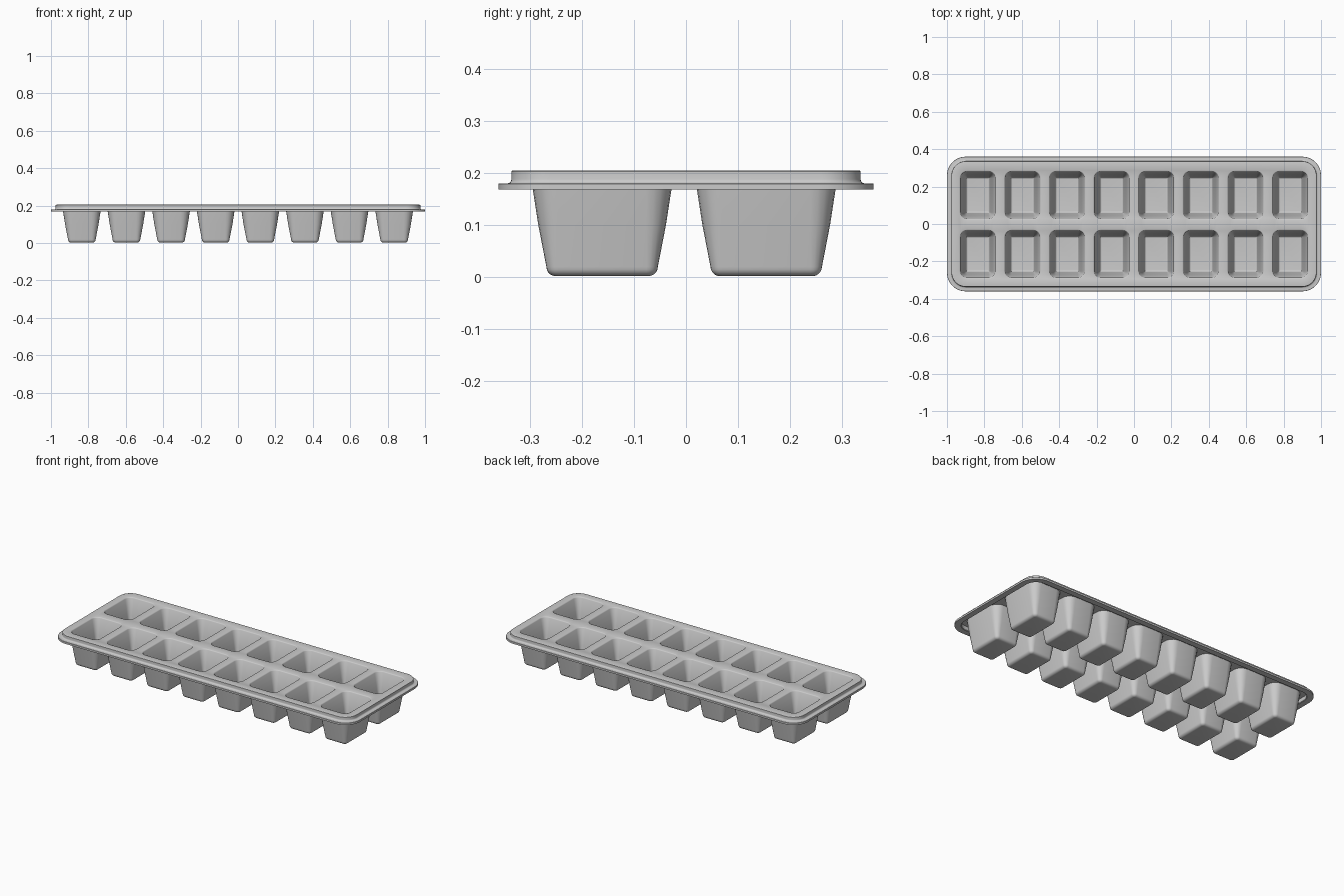
import bpy, bmesh, math

if "Cube" in bpy.data.objects:
    bpy.data.objects.remove(bpy.data.objects["Cube"])

bm = bmesh.new()


def ring(cx, cy, hx, hy, r, z, n):
    """Rounded rectangle loop of vertices."""
    vs = []
    for k, (sx, sy) in enumerate(((1, 1), (-1, 1), (-1, -1), (1, -1))):
        for i in range(n + 1):
            a = math.pi / 2 * (k + i / n)
            vs.append(bm.verts.new((cx + sx * (hx - r) + r * math.cos(a),
                                    cy + sy * (hy - r) + r * math.sin(a), z)))
    return vs


def loft(rings):
    for a, b in zip(rings, rings[1:]):
        for i in range(len(a)):
            j = (i + 1) % len(a)
            bm.faces.new((a[i], a[j], b[j], b[i]))


def loop_edges(vs):
    return [bm.edges.get((vs[i], vs[(i + 1) % len(vs)])) for i in range(len(vs))]


def cup(cx, cy, profile, hx, hy, r):
    """Loft a cup from the (offset, z) profile, close its floor, return the mouth edges."""
    rings = [ring(cx, cy, hx + o, hy + o, max(r + o, 0.004), z, 5) for o, z in profile]
    loft(rings)
    bm.faces.new(rings[-1])
    return loop_edges(rings[0])


def floor_fillet(radius, z0, n=5):
    """Rounded transition from the sloping wall to the floor."""
    return [(-radius * (1 - math.cos(math.pi / 2 * i / n)),
             z0 + radius * (1 - math.sin(math.pi / 2 * i / n))) for i in range(n + 1)]


SLOPE = 0.155

# Rim and flange: (inset, z) from the top plate round to the underside
rim = [(0.029, 0.205), (0.0265, 0.2045), (0.025, 0.203), (0.025, 0.188), (0.024, 0.184),
       (0.0215, 0.1812), (0.018, 0.180), (0.001, 0.180), (0, 0.179), (0, 0.168),
       (0.034, 0.168), (0.037, 0.171), (0.037, 0.193)]
rim_rings = [ring(0, 0, 1 - o, 0.36 - o, 0.1 - o, z, 12) for o, z in rim]
loft(rim_rings)
top_edges = loop_edges(rim_rings[0])
under_edges = loop_edges(rim_rings[-1])

# Cup wall profiles
outer = [(SLOPE * 0.193, 0.193), (SLOPE * 0.1, 0.1)] + floor_fillet(0.018, 0.002)
inner = [(SLOPE * 0.205 + 0.005, 0.205), (SLOPE * 0.205 + 0.002, 0.2038),
         (SLOPE * 0.2, 0.2), (SLOPE * 0.1, 0.1)] + floor_fillet(0.009, 0.014)

# Eight columns by two rows of cups
for row_y in (-0.161, 0.154):
    for i in range(8):
        x = -0.835 + i * 1.67 / 7
        top_edges += cup(x, row_y, inner, 0.062, 0.095, 0.004)
        under_edges += cup(x, row_y, outer, 0.074, 0.107, 0.022)

# Top plate and underside with openings
for edges in (top_edges, under_edges):
    bmesh.ops.triangle_fill(bm, edges=edges, use_beauty=True, use_dissolve=False)
bmesh.ops.recalc_face_normals(bm, faces=bm.faces)

mesh = bpy.data.meshes.new("ice_tray")
bm.to_mesh(mesh)
bm.free()
tray = bpy.data.objects.new("ice_tray", mesh)
bpy.context.collection.objects.link(tray)
bpy.context.view_layer.objects.active = tray
tray.select_set(True)
bpy.ops.object.shade_smooth_by_angle(angle=math.radians(35))
